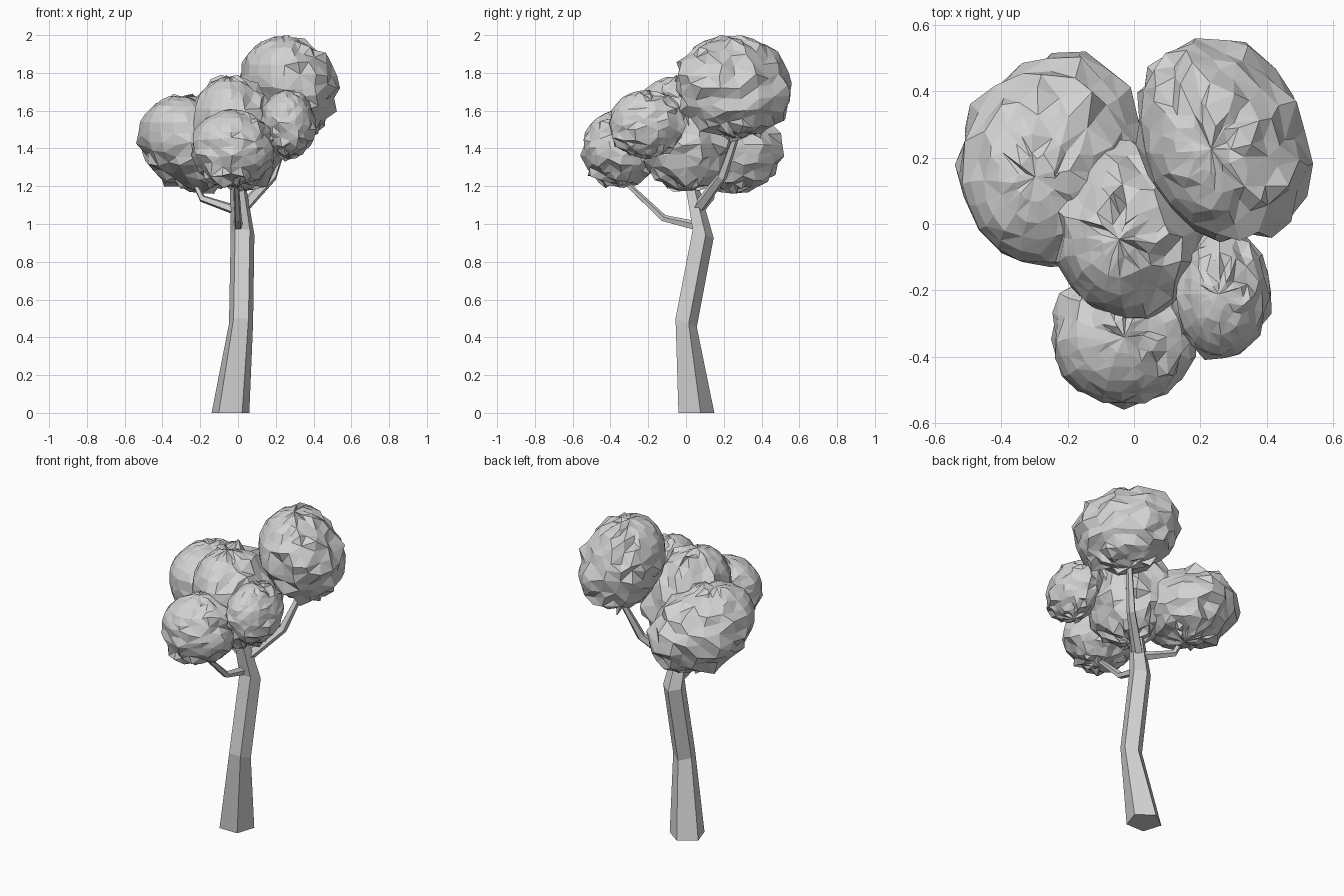
import bpy
import bmesh
import math
import random
from mathutils import Vector

random.seed(5)

cube = bpy.data.objects.get("Cube")
if cube:
    bpy.data.objects.remove(cube, do_unlink=True)

# One plain grey for the whole tree
grey = bpy.data.materials.new("light_grey")
grey.use_nodes = True
colour = (0.65, 0.65, 0.65, 1)
grey.diffuse_color = colour
grey.node_tree.nodes["Principled BSDF"].inputs["Base Color"].default_value = colour


def finish(name, bm):
    bmesh.ops.recalc_face_normals(bm, faces=bm.faces)
    mesh = bpy.data.meshes.new(name)
    bm.to_mesh(mesh)
    bm.free()
    mesh.materials.append(grey)
    obj = bpy.data.objects.new(name, mesh)
    bpy.context.collection.objects.link(obj)
    return obj


def limb(name, path, sides=5, tilt=None):
    """Tapered faceted tube through (x, y, z, radius) points."""
    bm = bmesh.new()
    points = [Vector(p[:3]) for p in path]
    rings = []
    for i, p in enumerate(path):
        if tilt is None:
            axis = (points[min(i + 1, len(points) - 1)] - points[max(i - 1, 0)]).normalized()
        else:
            axis = Vector((0, tilt if i else 0, 1)).normalized()
        back = Vector((0, 1, 0)) if abs(axis.y) < 0.8 else Vector((0, 0, 1))
        side = back.cross(axis).normalized()
        back = axis.cross(side)
        ring = []
        for k in range(sides):
            a = math.tau * k / sides
            ring.append(bm.verts.new(points[i] + p[3] * (back * math.cos(a) + side * math.sin(a))))
        rings.append(ring)
    for low, high in zip(rings, rings[1:]):
        for k in range(sides):
            n = (k + 1) % sides
            bm.faces.new((low[k], low[n], high[n], high[k]))
    bm.faces.new(rings[0])
    bm.faces.new(rings[-1])
    return finish(name, bm)


def crown(name, low, high, slant, segments=20, rings=14):
    """Ragged leaf clump: a slanted sphere, calm on one side and spiky elsewhere, fitted to a box."""
    bm = bmesh.new()
    bmesh.ops.create_uvsphere(bm, u_segments=segments, v_segments=rings, radius=1)
    calm = Vector((-0.4, -0.5, 0.75)).normalized()
    for v in bm.verts:
        facing = v.co.normalized().dot(calm)
        rough = 0.025 if facing > 0.75 else 0.07
        v.co += Vector([random.uniform(-rough, rough) for _ in range(3)])
        # Pointed leaf tips away from the calm side
        if facing < 0.6 and random.random() < 0.12:
            v.co *= random.uniform(1.03, 1.1)
        # Slants: y along x, then x and y along height
        v.co.y += slant[0] * v.co.x
        v.co.x += slant[1] * v.co.z
        v.co.y += slant[2] * v.co.z
    bmesh.ops.triangulate(bm, faces=bm.faces)
    for axis in range(3):
        values = [v.co[axis] for v in bm.verts]
        start, span = min(values), max(values) - min(values)
        for v in bm.verts:
            v.co[axis] = low[axis] + (v.co[axis] - start) / span * (high[axis] - low[axis])
    return finish(name, bm)


# Bent trunk with slanted joints
limb("trunk", [(-0.04, 0.045, 0, 0.105), (0.016, -0.005, 0.48, 0.067),
               (0.024, 0.085, 0.95, 0.066), (0, 0.03, 1.2, 0.046),
               (-0.02, 0.0, 1.42, 0.03)], tilt=0.4)

# Branches
limb("front_branch", [(0, 0.05, 0.99, 0.026), (0, -0.12, 1.03, 0.02),
                      (-0.01, -0.34, 1.24, 0.013)])
limb("back_branch", [(0.02, 0.06, 1.08, 0.034), (0.18, 0.19, 1.25, 0.027),
                     (0.26, 0.27, 1.48, 0.018)])
limb("right_branch", [(0, 0.07, 1.07, 0.028), (-0.19, 0.13, 1.135, 0.02),
                      (-0.24, 0.15, 1.24, 0.014)])
limb("upper_branch", [(0, 0.03, 1.2, 0.03), (0.19, 0.04, 1.44, 0.02),
                      (0.22, -0.02, 1.61, 0.013)])

# Leaf clumps
crown("top_crown", (0.005, -0.055, 1.43), (0.54, 0.56, 2.0), (-0.23, -0.13, -0.1))
crown("right_crown", (-0.54, -0.13, 1.16), (0.04, 0.52, 1.69), (0.08, -0.18, -0.18))
crown("middle_crown", (-0.25, -0.29, 1.17), (0.25, 0.26, 1.79), (0, -0.2, -0.1))
crown("front_crown", (-0.25, -0.56, 1.19), (0.19, -0.12, 1.61), (0, 0, 0))
crown("left_crown", (0.11, -0.41, 1.33), (0.415, 0.0, 1.71), (0, -0.05, 0))
